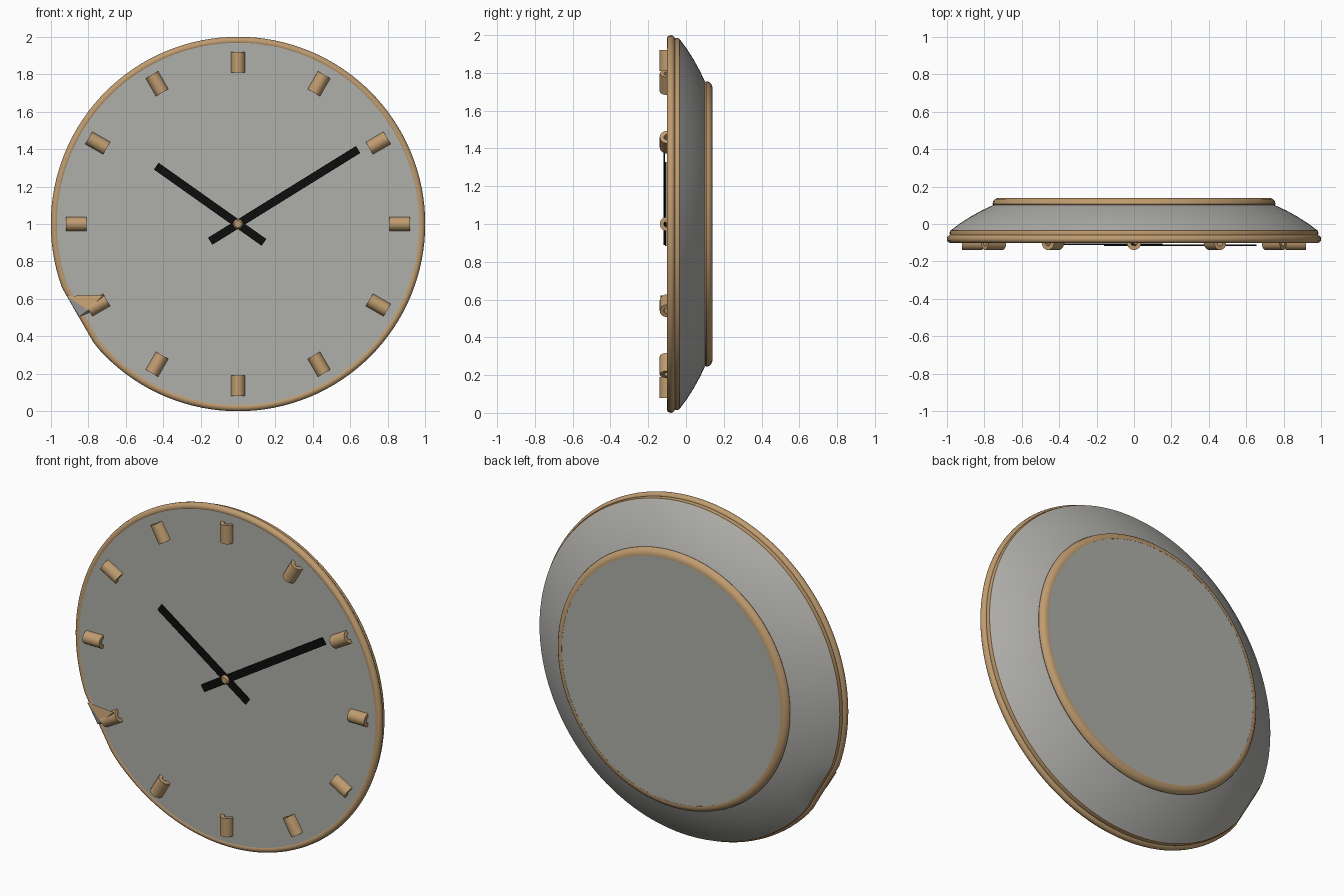
import bpy, bmesh, math
from mathutils import Vector

if "Cube" in bpy.data.objects:
    bpy.data.objects.remove(bpy.data.objects["Cube"])


def material(name, rgb):
    m = bpy.data.materials.new(name)
    m.diffuse_color = (*rgb, 1)
    m.use_nodes = True
    m.node_tree.nodes["Principled BSDF"].inputs["Base Color"].default_value = m.diffuse_color
    return m


TAN = material("tan wood", (0.52, 0.33, 0.16))
GREY = material("warm grey", (0.43, 0.425, 0.405))
BLACK = material("black", (0.004, 0.004, 0.004))
SEG = 128
DENT = Vector((math.cos(math.radians(210)), 0, math.sin(math.radians(210))))


def finish(bm, name, mats, smooth=True, recalc=True):
    if recalc:
        bmesh.ops.recalc_face_normals(bm, faces=bm.faces)
    me = bpy.data.meshes.new(name)
    bm.to_mesh(me)
    bm.free()
    ob = bpy.data.objects.new(name, me)
    bpy.context.collection.objects.link(ob)
    for m in mats:
        me.materials.append(m)
    if smooth:
        bpy.ops.object.select_all(action='DESELECT')
        ob.select_set(True)
        bpy.context.view_layer.objects.active = ob
        bpy.ops.object.shade_smooth_by_angle(angle=math.radians(35))
    return ob


def lathe(name, profile, mat, closed=False, cap=False):
    """Spin (radius, y) points round the clock axis, flattening the chipped edge."""
    bm = bmesh.new()
    rings = []
    for r, y in profile:
        ring = []
        for i in range(SEG):
            a = math.tau * i / SEG
            p = Vector((r * math.cos(a), 0, r * math.sin(a)))
            over = p.dot(DENT) - (0.985 - (1 - r))
            if r > 0.94 and over > 0:
                p -= DENT * over
            ring.append(bm.verts.new((p.x, y, p.z + 1)))
        rings.append(ring)
    pairs = list(zip(rings, rings[1:]))
    if closed:
        pairs.append((rings[-1], rings[0]))
    for a, b in pairs:
        for i in range(SEG):
            j = (i + 1) % SEG
            bm.faces.new((a[i], a[j], b[j], b[i]))
    if cap:
        bm.faces.new(rings[0])
        bm.faces.new(rings[-1])
    return finish(bm, name, [mat])


def prism(name, outline, angle, u0, u1, mat, smooth=True):
    """Extrude a (sideways, y) outline along a radial direction on the dial."""
    d = Vector((math.cos(angle), 0, math.sin(angle)))
    s = Vector((-d.z, 0, d.x))
    bm = bmesh.new()
    ends = [[bm.verts.new(d * u + s * w + Vector((0, y, 1))) for w, y in outline]
            for u in (u0, u1)]
    n = len(outline)
    for i in range(n):
        j = (i + 1) % n
        bm.faces.new((ends[0][i], ends[0][j], ends[1][j], ends[1][i]))
    bm.faces.new(ends[0])
    bm.faces.new(ends[1])
    return finish(bm, name, [mat], smooth)


# Dial and dished casing
lathe("dial_face", [(0.976, -0.099), (0.976, -0.07)], GREY, cap=True)
lathe("casing", [(0.97, -0.06), (0.98, -0.035), (0.93, 0.003), (0.87, 0.041),
                 (0.81, 0.074), (0.752, 0.101), (0.73, 0.11)], GREY)
lathe("back_plate", [(0.722, 0.1), (0.722, 0.138)], GREY, cap=True)

# Front rim, second thin ring and rounded back ring
lathe("front_rim", [(0.978 + 0.022 * math.cos(k * math.tau / 14),
                     -0.08 + 0.022 * math.sin(k * math.tau / 14)) for k in range(14)],
      TAN, closed=True)
lathe("inner_rim", [(0.965, -0.062), (0.982, -0.062), (0.985, -0.048),
                    (0.981, -0.034), (0.965, -0.03)], TAN, closed=True)
lathe("back_ring", [(0.72, 0.098), (0.75, 0.098), (0.756, 0.108), (0.752, 0.122),
                    (0.742, 0.133), (0.727, 0.139), (0.715, 0.139)], TAN, closed=True)

# Hour markers: half pipes laid on the dial
arch = [(0.038 * math.cos(math.pi * k / 12), -0.099 - 0.04 * math.sin(math.pi * k / 12))
        for k in range(13)]
arch += [(-0.017 * math.cos(math.pi * k / 8), -0.099 - 0.018 * math.sin(math.pi * k / 8))
         for k in range(9)]
for h in range(12):
    prism(f"hour_marker_{h + 1}", arch, math.pi / 6 * h, 0.81, 0.92, TAN)


# Hands
def bar(w, y0, y1):
    return [(-w, y0), (w, y0), (w, y1), (-w, y1)]


prism("hour_hand", bar(0.022, -0.112, -0.104), math.radians(144.7), -0.17, 0.535, BLACK, False)
prism("minute_hand", bar(0.022, -0.118, -0.110), math.radians(31.8), -0.175, 0.755, BLACK, False)

# Centre hub
lathe("hub", [(0.026, -0.095), (0.026, -0.12), (0.018, -0.129)], TAN, cap=True)

# Chipped flap at the eight o'clock edge
bm = bmesh.new()
pts = [(-0.915, -0.1, 0.615), (-0.72, -0.135, 0.622), (-0.80, -0.135, 0.54),
       (-0.848, -0.1, 0.505), (-0.71, -0.101, 0.56)]
v = [bm.verts.new(p) for p in pts]
for idx, m in (((0, 2, 1), 0), ((0, 3, 2), 1), ((3, 4, 2), 1), ((2, 4, 1), 0),
               ((0, 1, 4, 3), 0)):
    bm.faces.new([v[i] for i in idx]).material_index = m
finish(bm, "chipped_flap", [TAN, GREY], smooth=False)
